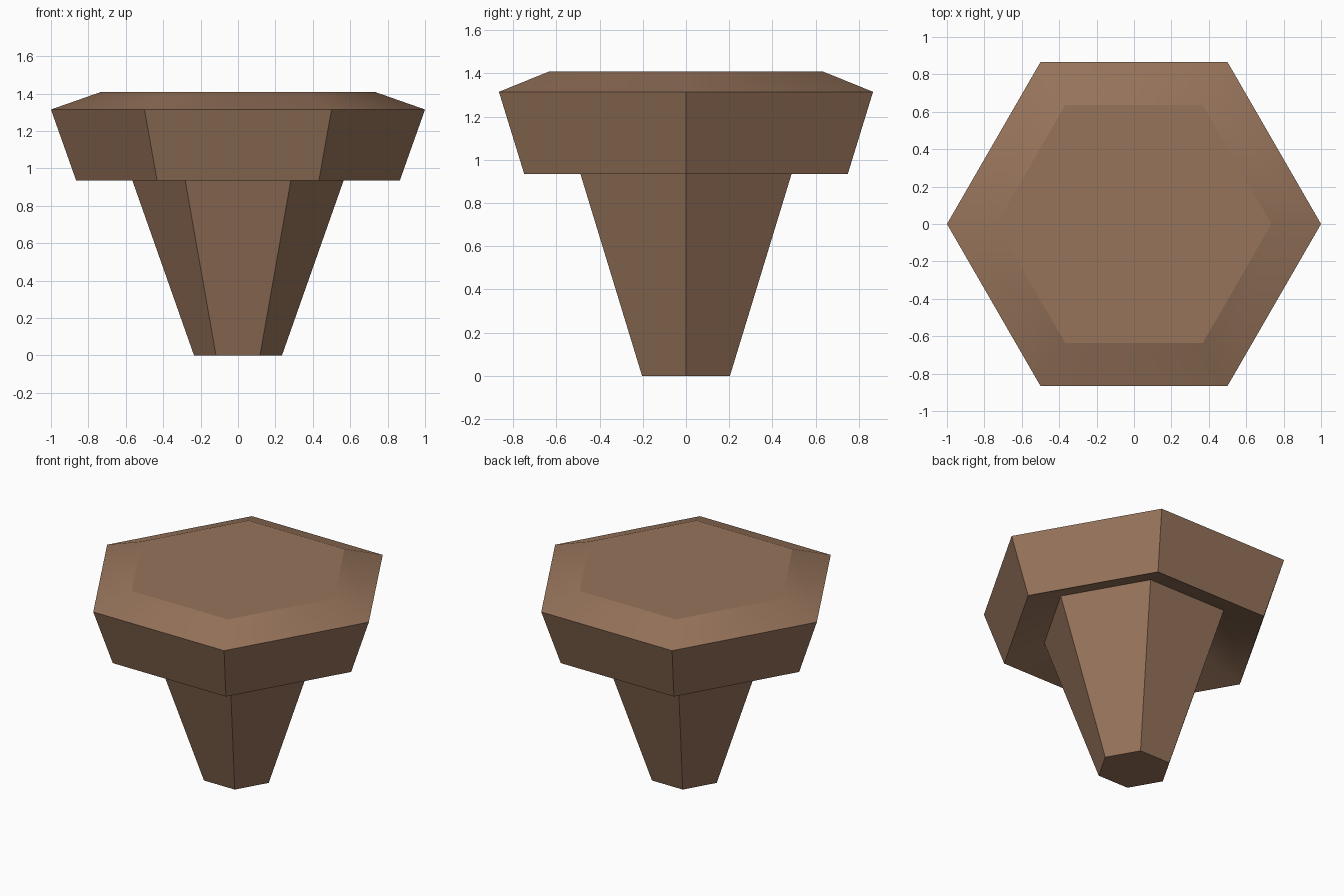
import bpy, bmesh
from math import cos, sin, pi

cube = bpy.data.objects.get("Cube")
if cube:
    bpy.data.objects.remove(cube)

brown = bpy.data.materials.new("warm_brown")
brown.use_nodes = True
colour = (0.31, 0.175, 0.105, 1)
brown.diffuse_color = colour
brown.node_tree.nodes["Principled BSDF"].inputs["Base Color"].default_value = colour

SIDES = 6


def hex_part(name, profile, smooth_bands=(), bottom=False, top=False):
    """Six-sided solid from (radius, height) rings; listed bands blend around their corners."""
    bm = bmesh.new()
    rings = [[bm.verts.new((r * cos(2 * pi * i / SIDES), r * sin(2 * pi * i / SIDES), z))
              for i in range(SIDES)] for r, z in profile]
    for band, (low, high) in enumerate(zip(rings, rings[1:])):
        for i in range(SIDES):
            j = (i + 1) % SIDES
            face = bm.faces.new((low[i], low[j], high[j], high[i]))
            face.smooth = band in smooth_bands
    if bottom:
        bm.faces.new(rings[0][::-1])
    if top:
        bm.faces.new(rings[-1])
    # Ring edges stay crisp; only corners inside a smooth band are blended
    for edge in bm.edges:
        edge.smooth = len(edge.link_faces) == 2 and all(f.smooth for f in edge.link_faces)
    mesh = bpy.data.meshes.new(name)
    bm.to_mesh(mesh)
    bm.free()
    mesh.materials.append(brown)
    obj = bpy.data.objects.new(name, mesh)
    bpy.context.collection.objects.link(obj)
    return obj


# Tapered stem, reaching up into the hollow underside of the cap
hex_part("stem", [(0.235, 0), (0.598, 1.03)], bottom=True)

# Wide cap: sloped underside, flared rim, bevelled flat top
hex_part("cap", [(0.598, 1.03), (0.865, 0.935), (1.0, 1.315), (0.735, 1.408)],
         smooth_bands=(0, 2), top=True)
